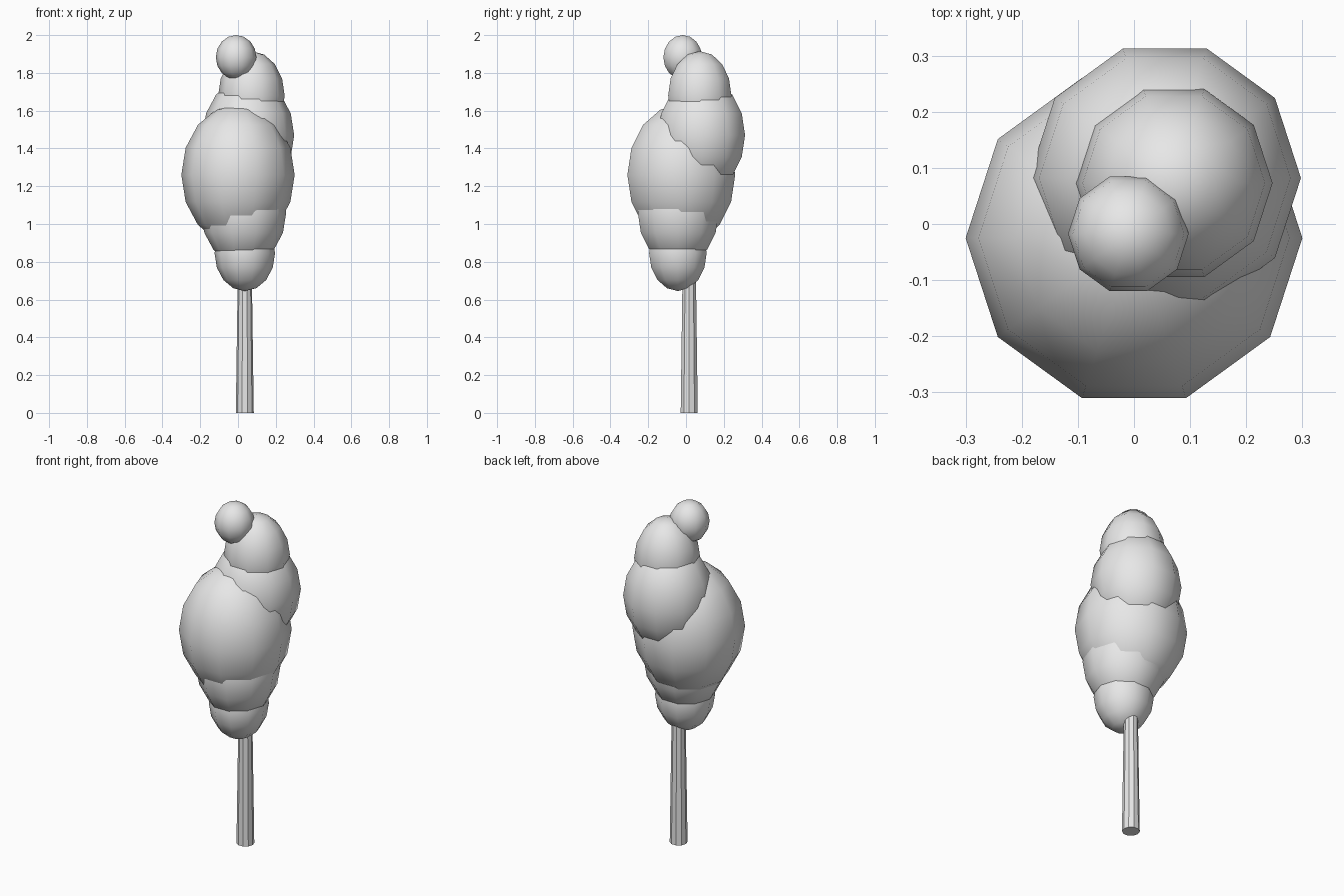
import bpy, bmesh
from math import sin, cos, pi

if "Cube" in bpy.data.objects:
    bpy.data.objects.remove(bpy.data.objects["Cube"])

grey = bpy.data.materials.new("light_grey")
grey.diffuse_color = (0.8, 0.8, 0.8, 1)
grey.use_nodes = True
grey.node_tree.nodes["Principled BSDF"].inputs["Base Color"].default_value = grey.diffuse_color
SIDES = 10


def lathe(name, centre, rows, smooth):
    """Ten-sided body; rows are (radius, height), radius 0 closes to a point."""
    bm = bmesh.new()
    cx, cy, cz = centre
    rings = []
    for r, h in rows:
        if r == 0:
            rings.append([bm.verts.new((cx, cy, cz + h))] * SIDES)
        else:
            rings.append([bm.verts.new((cx + r * cos(2 * pi * i / SIDES),
                                        cy + r * sin(2 * pi * i / SIDES), cz + h))
                          for i in range(SIDES)])
    for a, b in zip(rings, rings[1:]):
        for i in range(SIDES):
            j = (i + 1) % SIDES
            corners = list(dict.fromkeys((a[i], a[j], b[j], b[i])))
            bm.faces.new(corners).smooth = smooth
    for ring, flip in ((rings[0], True), (rings[-1], False)):
        if ring[0] is not ring[1]:
            bm.faces.new(ring[::-1] if flip else ring)
    me = bpy.data.meshes.new(name)
    bm.to_mesh(me)
    bm.free()
    me.materials.append(grey)
    ob = bpy.data.objects.new(name, me)
    bpy.context.collection.objects.link(ob)


def clump(name, centre, r, h):
    """Egg-shaped foliage clump, eight bands high."""
    rows = [(0, -h)]
    rows += [(r * sin(pi * k / 8), -h * cos(pi * k / 8)) for k in range(1, 8)]
    rows.append((0, h))
    lathe(name, centre, rows, True)


# trunk, tapering up into the foliage
lathe("trunk", (0.036, 0.017, 0), [(0.0475, 0), (0.035, 0.9)], False)

# foliage from bottom to top
clump("foliage_base", (0.036, -0.043, 0.845), 0.16, 0.20)
clump("foliage_lower", (0.03, -0.041, 1.06), 0.225, 0.28)
clump("foliage_main", (0, -0.025, 1.26), 0.30, 0.375)
clump("foliage_back", (0.055, 0.082, 1.47), 0.2425, 0.303)
clump("foliage_upper", (0.071, 0.073, 1.68), 0.176, 0.235)
clump("foliage_tip", (-0.01, -0.0175, 1.8825), 0.1075, 0.1175)
